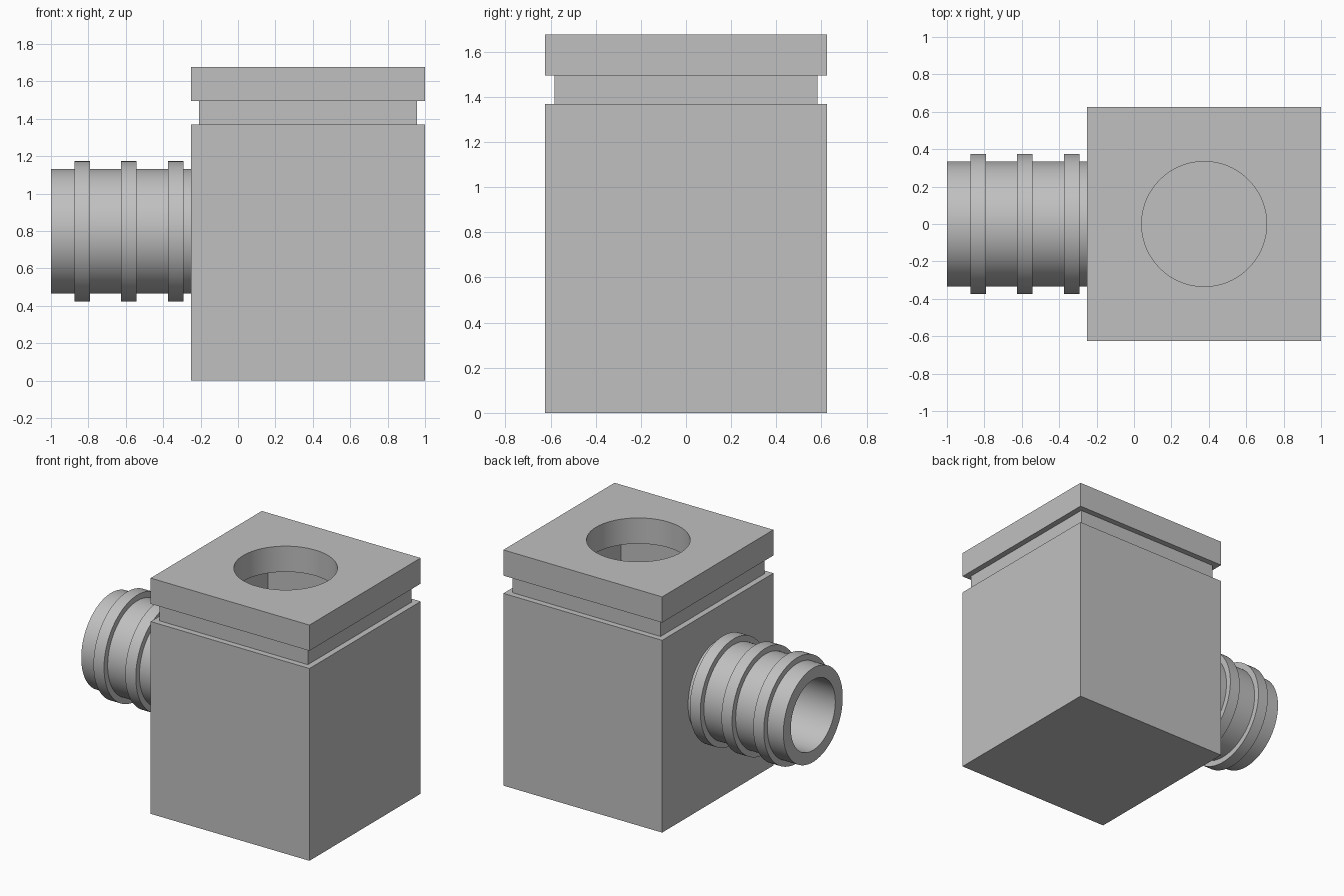
import bpy
import bmesh
import math
from mathutils import Matrix

if "Cube" in bpy.data.objects:
    bpy.data.objects.remove(bpy.data.objects["Cube"], do_unlink=True)

# Single plain grey
grey = bpy.data.materials.new("light_grey")
grey.use_nodes = True
colour = (0.53, 0.53, 0.53, 1)
grey.diffuse_color = colour
grey.node_tree.nodes["Principled BSDF"].inputs["Base Color"].default_value = colour

WALL = 0.167
HALF = 0.625
CENTRE_X = 0.375
PIPE_Z = 0.798
PIPE_R, BORE_R, RING_R = 0.334, 0.25, 0.375
BODY_TOP, CAP_BASE, TOP = 1.368, 1.494, 1.677
ALONG_X = Matrix.Rotation(math.pi / 2, 4, "Y")


def lathe(name, profile, sides, transform, closed=False):
    """Sweep (radius, height) points round z; four sides give a square section."""
    bm = bmesh.new()
    scale = 1 / math.cos(math.pi / 4) if sides == 4 else 1
    rings = []
    for radius, height in profile:
        ring = []
        for i in range(sides):
            a = math.tau * (i + 0.5) / sides
            ring.append(bm.verts.new((radius * scale * math.cos(a),
                                      radius * scale * math.sin(a), height)))
        rings.append(ring)
    pairs = list(zip(rings, rings[1:]))
    if closed:
        pairs.append((rings[-1], rings[0]))
    else:
        bm.faces.new(rings[0])
        bm.faces.new(rings[-1])
    for low, high in pairs:
        for i in range(sides):
            j = (i + 1) % sides
            bm.faces.new((low[i], low[j], high[j], high[i]))
    bmesh.ops.recalc_face_normals(bm, faces=bm.faces)
    bm.transform(transform)
    mesh = bpy.data.meshes.new(name)
    bm.to_mesh(mesh)
    bm.free()
    mesh.materials.append(grey)
    obj = bpy.data.objects.new(name, mesh)
    bpy.context.collection.objects.link(obj)
    return obj


def activate(obj):
    bpy.ops.object.select_all(action="DESELECT")
    obj.select_set(True)
    bpy.context.view_layer.objects.active = obj


def cut(target, cutter):
    cutter.hide_render = True
    mod = target.modifiers.new("cut", "BOOLEAN")
    mod.operation = "DIFFERENCE"
    mod.solver = "EXACT"
    mod.object = cutter
    activate(target)
    bpy.ops.object.modifier_apply(modifier=mod.name)
    bpy.data.objects.remove(cutter, do_unlink=True)


# Square housing with a recessed neck below the cap
upright = Matrix.Translation((CENTRE_X, 0, 0))
neck = HALF - 0.042
housing = lathe("housing", [(HALF, 0), (HALF, BODY_TOP), (neck, BODY_TOP),
                            (neck, CAP_BASE), (HALF, CAP_BASE), (HALF, TOP)], 4, upright)

# Hollow chamber, round top opening and side port
inner = HALF - WALL
cut(housing, lathe("chamber_cutter", [(inner, WALL), (inner, CAP_BASE)], 4, upright))
cut(housing, lathe("opening_cutter", [(PIPE_R, 1.2), (PIPE_R, 2)], 96, upright))
sideways = Matrix.Translation((0, 0, PIPE_Z)) @ ALONG_X
cut(housing, lathe("port_cutter", [(BORE_R, -0.5), (BORE_R, 0.1)], 96, sideways))

# Hose pipe with three raised rings
profile = [(BORE_R, CENTRE_X - HALF), (BORE_R, -1), (PIPE_R, -1)]
for start in (-0.875, -0.625, -0.375):
    end = start + 0.083
    profile += [(PIPE_R, start), (RING_R, start), (RING_R, end), (PIPE_R, end)]
profile.append((PIPE_R, CENTRE_X - HALF))
pipe = lathe("hose_pipe", profile, 96, sideways, closed=True)

for obj in (housing, pipe):
    activate(obj)
    bpy.ops.object.shade_smooth_by_angle(angle=math.radians(30))
